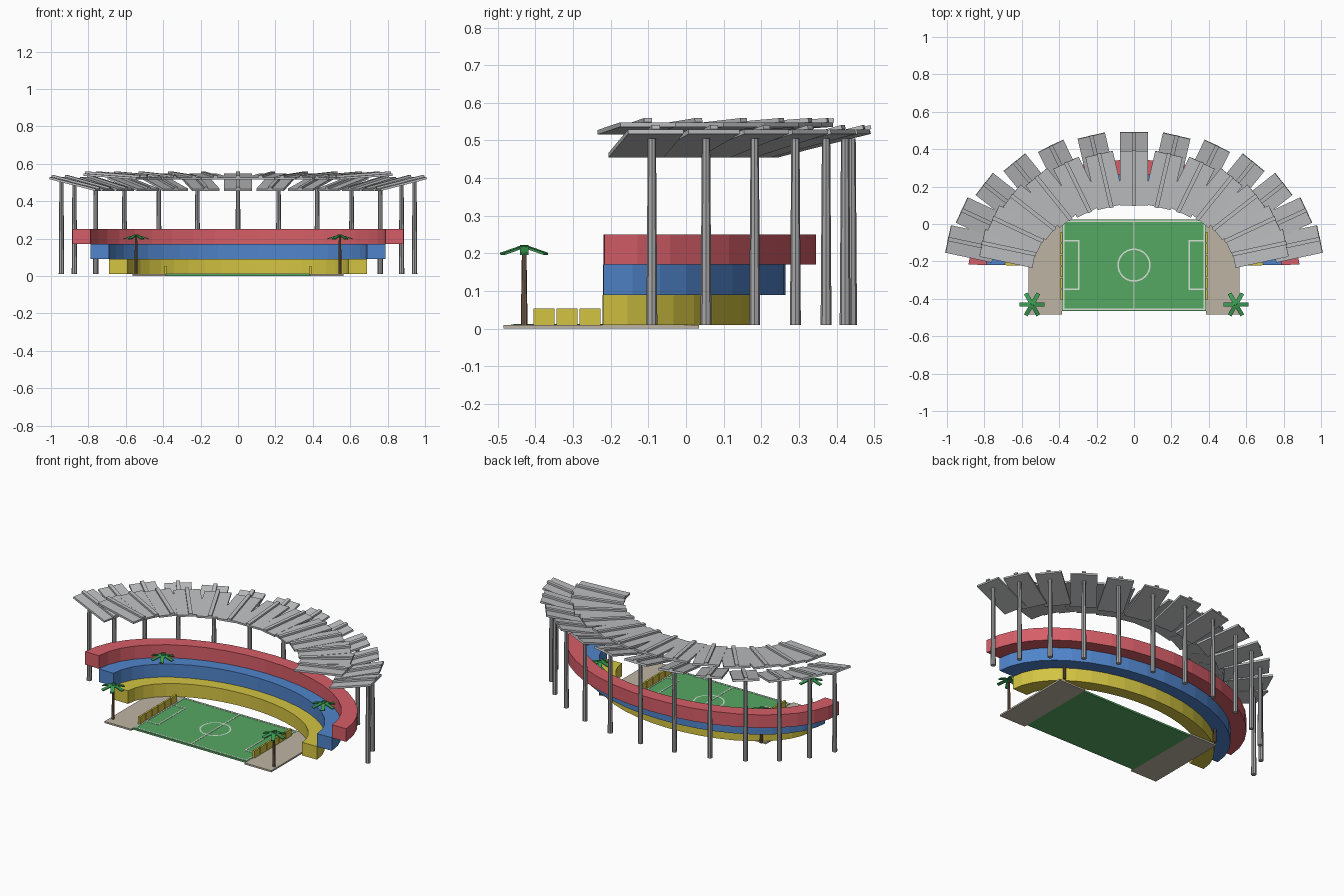
import bpy, bmesh, math
from mathutils import Matrix, Vector

cube = bpy.data.objects.get("Cube")
if cube:
    bpy.data.objects.remove(cube, do_unlink=True)


def material(name, r, g, b):
    lin = [((c / 255 + 0.055) / 1.055) ** 2.4 for c in (r, g, b)] + [1]
    m = bpy.data.materials.new(name)
    m.use_nodes = True
    m.diffuse_color = lin
    m.node_tree.nodes["Principled BSDF"].inputs["Base Color"].default_value = lin
    return m


red = material("red_stand", 214, 94, 104)
blue = material("blue_stand", 80, 132, 202)
yellow = material("yellow_stand", 212, 196, 66)
grass = material("grass", 86, 168, 98)
paving = material("paving", 190, 181, 164)
roof_grey = material("roof_grey", 190, 191, 193)
post_grey = material("post_grey", 168, 168, 170)
bark = material("bark", 125, 100, 80)
leaf_green = material("leaf_green", 60, 158, 84)
white = material("line_white", 215, 225, 215)


def finish(name, bm, mat):
    bmesh.ops.recalc_face_normals(bm, faces=bm.faces)
    me = bpy.data.meshes.new(name)
    bm.to_mesh(me)
    bm.free()
    me.materials.append(mat)
    ob = bpy.data.objects.new(name, me)
    bpy.context.collection.objects.link(ob)
    return ob


def add_box(bm, lo, hi, frame=Matrix()):
    lo, hi = Vector(lo), Vector(hi)
    m = frame @ Matrix.Translation((lo + hi) / 2) @ Matrix.Diagonal((*(hi - lo), 1))
    bmesh.ops.create_cube(bm, size=1, matrix=m)


def add_post(bm, x, y, z0, z1, r0, r1):
    bmesh.ops.create_cone(bm, cap_ends=True, segments=8, radius1=r0, radius2=r1,
                          depth=z1 - z0, matrix=Matrix.Translation((x, y, (z0 + z1) / 2)))


CY = -0.23  # centre of the oval the stands follow


def oval(a, b, t):
    return a * math.cos(t), CY + b * math.sin(t)


# Three stepped stands, each a swept rectangular section
def stand(name, inner, outer, z0, z1, mat, n=20):
    bm = bmesh.new()
    start = math.radians(1.3)
    rings = []
    for i in range(n + 1):
        t = start + (math.pi - 2 * start) * i / n
        rings.append([bm.verts.new((*oval(*ab, t), z))
                      for ab, z in ((inner, z0), (outer, z0), (outer, z1), (inner, z1))])
    for p, q in zip(rings, rings[1:]):
        for j in range(4):
            k = (j + 1) % 4
            bm.faces.new((p[j], p[k], q[k], q[j]))
    bm.faces.new(rings[0])
    bm.faces.new(rings[-1])
    finish(name, bm, mat)


steps = [(0.59, 0.345), (0.69, 0.42), (0.79, 0.495), (0.885, 0.575)]
for i, (name, mat) in enumerate((("lower_stand", yellow), ("middle_stand", blue), ("upper_stand", red))):
    stand(name, steps[i], steps[i + 1], 0.01 + 0.08 * i, 0.09 + 0.08 * i, mat)

# Roof: posts, sloping outer panels and higher inner panels, each with a rib
posts, outer, inner = bmesh.new(), bmesh.new(), bmesh.new()


def add_panel(bm, x, y, z, t, tilt, length):
    frame = (Matrix.Translation((x, y, z)) @ Matrix.Rotation(t, 4, "Z")
             @ Matrix.Rotation(-tilt, 4, "Y"))
    h = length / 2
    add_box(bm, (-h, -0.075, -0.006), (h, 0.075, 0.006), frame)
    add_box(bm, (-h - 0.004, -0.011, 0.006), (h + 0.004, 0.011, 0.017), frame)


for k in range(13):
    t = math.radians(12 + 13 * k)
    x, y = oval(0.965, 0.67, t)
    add_post(posts, x, y, 0.01, 0.505, 0.0145, 0.011)
    add_panel(outer, x - 0.076 * math.cos(t), y - 0.076 * math.sin(t), 0.492, t,
              math.radians(14), 0.26)
    x, y = oval(0.685, 0.475, t)
    add_panel(inner, x, y, 0.532, t, math.radians(4), 0.29)
finish("roof_posts", posts, post_grey)
finish("outer_roof_panels", outer, roof_grey)
finish("inner_roof_panels", inner, roof_grey)

# Pitch and its painted lines
bm = bmesh.new()
add_box(bm, (-0.385, -0.465, 0), (0.385, 0.025, 0.011))
finish("pitch", bm, grass)

bm = bmesh.new()
MY = -0.22


def line(x0, y0, x1, y1, w=0.004):
    add_box(bm, (min(x0, x1) - w, min(y0, y1) - w, 0.01), (max(x0, x1) + w, max(y0, y1) + w, 0.0125))


line(0, -0.455, 0, 0.015)
for s in (-1, 1):
    line(s * 0.376, -0.455, s * 0.376, 0.015)
    line(s * 0.295, MY - 0.13, s * 0.295, MY + 0.13)
    line(-0.376, MY + s * 0.235, 0.376, MY + s * 0.235)
    line(s * 0.295, MY + s * 0.13, s * 0.37, MY + s * 0.13)
    line(s * 0.295, MY - s * 0.13, s * 0.37, MY - s * 0.13)
ring = []
for i in range(32):
    t = math.tau * i / 32
    ring.append([bm.verts.new((r * math.cos(t), MY + r * math.sin(t), 0.0125)) for r in (0.081, 0.089)])
for i in range(32):
    p, q = ring[i - 1], ring[i]
    bm.faces.new((p[0], p[1], q[1], q[0]))
finish("pitch_lines", bm, white)

# Side paving, low barriers and palms
for side, s in (("left", 1), ("right", -1)):
    bm = bmesh.new()
    xs = sorted((s * 0.385, s * 0.565))
    add_box(bm, (xs[0], -0.485, 0), (xs[1], 0.035, 0.01))
    finish(side + "_paving", bm, paving)

    bm = bmesh.new()
    for i in range(6):
        y = -0.405 + 0.061 * i
        add_box(bm, (s * 0.388 - 0.006, y, 0.01), (s * 0.388 + 0.006, y + 0.056, 0.054))
    finish(side + "_barriers", bm, yellow)

    for place, y in (("front", -0.43), ("back", 0.05)):
        x = s * 0.545
        bm = bmesh.new()
        add_post(bm, x, y, 0.01, 0.212, 0.009, 0.006)
        finish(f"{side}_{place}_palm_trunk", bm, bark)
        bm = bmesh.new()
        for k in range(6):
            frame = (Matrix.Translation((x, y, 0.219)) @ Matrix.Rotation(math.tau * k / 6, 4, "Z")
                     @ Matrix.Rotation(math.radians(17), 4, "Y"))
            add_box(bm, (0, -0.011, -0.003), (0.07, 0.011, 0.003), frame)
        finish(f"{side}_{place}_palm_leaves", bm, leaf_green)
